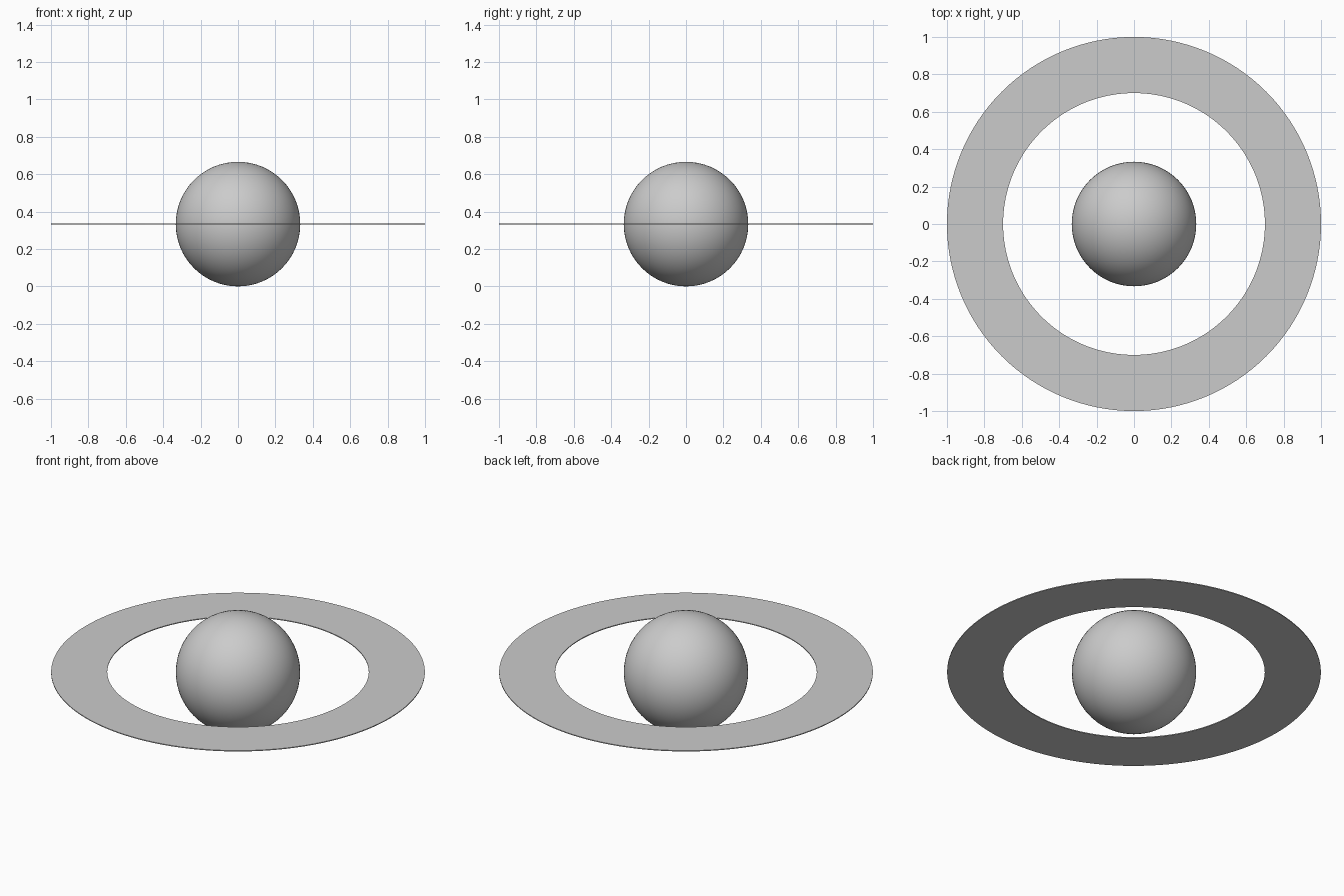
import bpy, bmesh, math

if "Cube" in bpy.data.objects:
    bpy.data.objects.remove(bpy.data.objects["Cube"])

R = 0.333            # planet radius, also the height of its centre
INNER, OUTER = 0.70, 1.0
THICK = 0.005
SEGS = 128

# planet: smooth ball standing on the ground
bpy.ops.mesh.primitive_uv_sphere_add(segments=64, ring_count=32, radius=R, location=(0, 0, R))
planet = bpy.context.object
planet.name = "planet"
bpy.ops.object.shade_smooth()

# ring: very thin flat annulus around the equator
bm = bmesh.new()
profile = [(INNER, -THICK / 2), (OUTER, -THICK / 2), (OUTER, THICK / 2), (INNER, THICK / 2)]
loops = []
for i in range(SEGS):
    a = 2 * math.pi * i / SEGS
    loops.append([bm.verts.new((r * math.cos(a), r * math.sin(a), z)) for r, z in profile])
for i in range(SEGS):
    p, q = loops[i], loops[(i + 1) % SEGS]
    for j in range(4):
        k = (j + 1) % 4
        bm.faces.new((p[j], q[j], q[k], p[k]))
bmesh.ops.recalc_face_normals(bm, faces=bm.faces)
mesh = bpy.data.meshes.new("ring")
bm.to_mesh(mesh)
bm.free()
ring = bpy.data.objects.new("ring", mesh)
ring.location.z = R
bpy.context.collection.objects.link(ring)

bpy.ops.object.select_all(action='DESELECT')
ring.select_set(True)
bpy.context.view_layer.objects.active = ring
bpy.ops.object.shade_smooth_by_angle(angle=math.radians(30))
